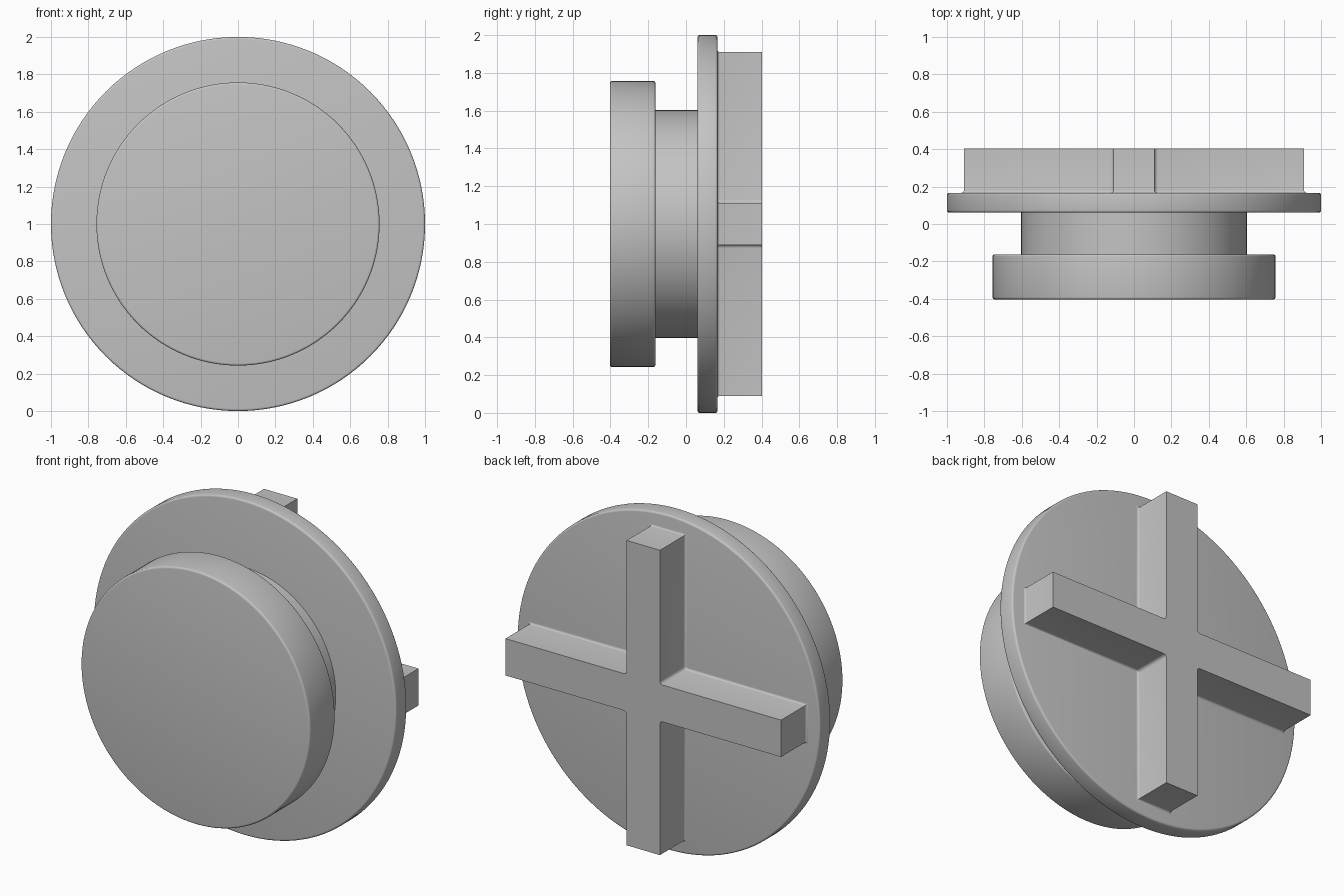
import bpy
import bmesh
from math import cos, sin, pi, radians
from mathutils import Matrix, Vector

if "Cube" in bpy.data.objects:
    bpy.data.objects.remove(bpy.data.objects["Cube"], do_unlink=True)

grey = bpy.data.materials.new("plain_grey")
grey.use_nodes = True
colour = (0.55, 0.55, 0.55, 1)
grey.diffuse_color = colour
grey.node_tree.nodes["Principled BSDF"].inputs["Base Color"].default_value = colour

CENTRE = Vector((0, 0, 1))
SIDES = 128
ROUND = 0.012


def finish(bm, name):
    bmesh.ops.remove_doubles(bm, verts=bm.verts, dist=1e-5)
    bmesh.ops.recalc_face_normals(bm, faces=bm.faces)
    mesh = bpy.data.meshes.new(name)
    bm.to_mesh(mesh)
    bm.free()
    mesh.materials.append(grey)
    obj = bpy.data.objects.new(name, mesh)
    obj.location = CENTRE
    bpy.context.collection.objects.link(obj)
    bpy.ops.object.select_all(action="DESELECT")
    obj.select_set(True)
    bpy.context.view_layer.objects.active = obj
    bpy.ops.object.shade_smooth_by_angle(angle=radians(35))
    return obj


def loft(rings, name):
    """Skin closed rings of points and cap both ends."""
    bm = bmesh.new()
    loops = [[bm.verts.new(p) for p in ring] for ring in rings]
    n = len(loops[0])
    for a, b in zip(loops, loops[1:]):
        for i in range(n):
            j = (i + 1) % n
            bm.faces.new((a[i], a[j], b[j], b[i]))
    bm.faces.new(loops[0])
    bm.faces.new(loops[-1])
    return finish(bm, name)


def disc(name, radius, front, back, rounding=0.0):
    """Round disc along y with softened rims."""
    profile = [(radius, front), (radius, back)]
    if rounding:
        arc = [i * pi / 8 for i in range(5)]
        rim = [(radius - rounding * (1 - sin(a)), rounding * (1 - cos(a))) for a in arc]
        profile = [(r, front + d) for r, d in rim]
        profile += [(r, back - d) for r, d in reversed(rim)]
    turns = [2 * pi * i / SIDES for i in range(SIDES)]
    loft([[(r * cos(t), y, r * sin(t)) for t in turns] for r, y in profile], name)


def plus_outline(y, grow):
    """Plus shape with rounded inner corners, widened by grow."""
    w, length, r = 0.11 + grow, 0.91 + grow, 0.018 - grow
    arm = [Vector((length, y, -w)), Vector((length, y, w))]
    for i in range(5):
        a = i * pi / 8
        arm.append(Vector((w + r - r * sin(a), y, w + r - r * cos(a))))
    return [Matrix.Rotation(-k * pi / 2, 3, "Y") @ p for k in range(4) for p in arm]


# Turned body: front cap, neck and wide flange
disc("front_cap", 0.757, -0.403, -0.162, ROUND)
disc("neck", 0.603, -0.17, 0.07)
disc("flange", 1.0, 0.061, 0.167, ROUND)

# Cross ribs on the back, flaring softly into the flange
flare = [(0.167 + ROUND * (1 - cos(a)), ROUND * (1 - sin(a)))
         for a in (i * pi / 8 for i in range(5))]
loft([plus_outline(y, g) for y, g in flare + [(0.403, 0)]], "back_cross")
